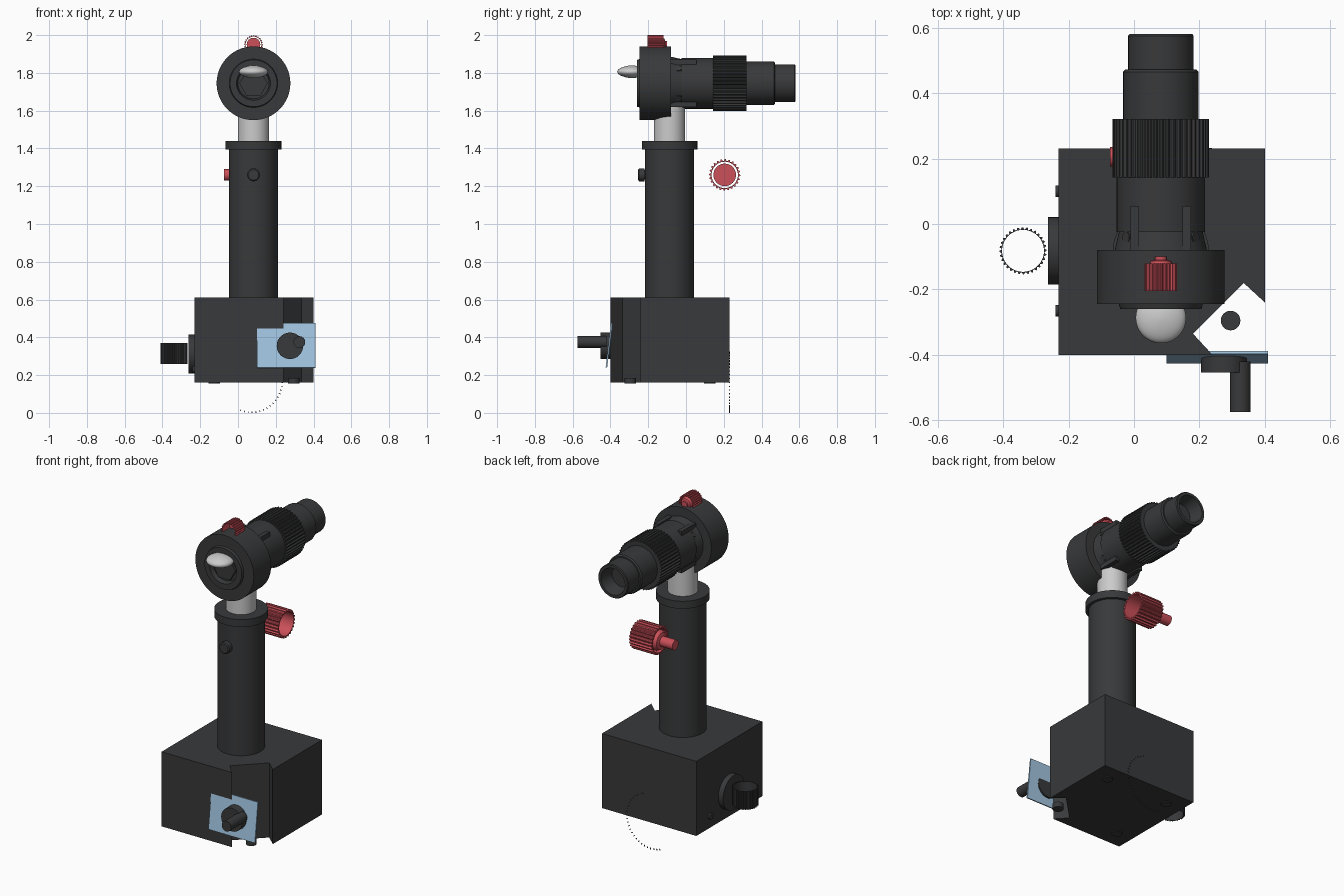
import bpy, bmesh
from math import pi, sin, cos, radians
from mathutils import Vector, Matrix

if "Cube" in bpy.data.objects:
    bpy.data.objects.remove(bpy.data.objects["Cube"])


def material(name, rgb):
    m = bpy.data.materials.new(name)
    m.diffuse_color = (*rgb, 1)
    m.use_nodes = True
    m.node_tree.nodes["Principled BSDF"].inputs["Base Color"].default_value = m.diffuse_color
    return m


DARK = material("dark_metal", (0.04, 0.041, 0.043))
RED = material("red", (0.6, 0.08, 0.1))
BLUE = material("pale_blue", (0.36, 0.56, 0.75))
WHITE = material("silver_white", (0.75, 0.75, 0.75))
X, Y, Z = 0.082, -0.087, 1.745     # column axis and height of the barrel axis


def finish(bm, name, mat):
    bmesh.ops.remove_doubles(bm, verts=bm.verts, dist=1e-5)
    bmesh.ops.recalc_face_normals(bm, faces=bm.faces)
    me = bpy.data.meshes.new(name)
    bm.to_mesh(me)
    bm.free()
    ob = bpy.data.objects.new(name, me)
    bpy.context.collection.objects.link(ob)
    me.materials.append(mat)
    bpy.ops.object.select_all(action='DESELECT')
    ob.select_set(True)
    bpy.context.view_layer.objects.active = ob
    bpy.ops.object.shade_smooth_by_angle(angle=radians(35))
    return ob


def lathe(name, profile, loc, axis, mat=DARK, n=64):
    """Spin (height, radius[, rib depth]) points about an axis through loc."""
    bm = bmesh.new()
    rot = Vector(axis).to_track_quat('Z', 'Y').to_matrix().to_4x4()
    mw = Matrix.Translation(loc) @ rot
    rings = []
    for h, r, *rib in profile:
        ring = []
        for i in range(n):
            rr = r - (rib[0] if rib and i % 4 > 1 else 0)
            a = 2 * pi * i / n
            ring.append(bm.verts.new(mw @ Vector((rr * cos(a), rr * sin(a), h))))
        rings.append(ring)
    for a, b in zip(rings, rings[1:]):
        for i in range(n):
            j = (i + 1) % n
            bm.faces.new((a[i], a[j], b[j], b[i]))
    return finish(bm, name, mat)


def rod(name, start, axis, length, r, mat=DARK, n=48):
    return lathe(name, [(0, 0), (0, r), (length, r), (length, 0)], start, axis, mat, n)


def boxes(name, items, mat=DARK):
    """One object made of boxes given as (centre, size, rotation matrix)."""
    bm = bmesh.new()
    for c, s, rot in items:
        bmesh.ops.create_cube(bm, size=1, matrix=Matrix.Translation(c) @ rot @ Matrix.Diagonal((*s, 1)))
    return finish(bm, name, mat)


def knob(name, loc, axis, r, tube, total, mat=RED):
    """Ribbed thin sleeve with a domed core and a stub on its end."""
    lathe(name + "_sleeve", [(0, r * .84), (0, r, r * .1), (tube, r, r * .1),
                             (tube, r * .84), (0, r * .84)], loc, axis, mat, 96)
    lathe(name + "_stub", [(tube * .7, 0), (tube * .7, r * .72), (tube * .95, r * .72),
                           (tube * 1.08, r * .6), (tube * 1.12, r * .36),
                           (total, r * .36), (total, 0)], loc, axis, mat, 32)


# housing with a notched front right corner
outline = [(-.23, -.4), (.24, -.4), (.18, -.335), (.335, -.18), (.4, -.24), (.4, .23), (-.23, .23)]
bm = bmesh.new()
base = bm.faces.new([bm.verts.new((x, y, .16)) for x, y in outline])
top = bmesh.ops.extrude_face_region(bm, geom=[base], use_keep_orig=True)
bmesh.ops.translate(bm, vec=(0, 0, .45), verts=[v for v in top['geom'] if isinstance(v, bmesh.types.BMVert)])
finish(bm, "housing", DARK)

# feet under the housing
for i, (fx, fy) in enumerate([(-.125, -.295), (.295, -.295), (-.125, .125), (.295, .125)]):
    rod(f"foot_{i}", (fx, fy, .155), (0, 0, 1), .03, .03, n=24)

# tilted plate and crank on the front
boxes("tilted_plate", [((.255, -.407, .357), (.31, .008, .237), Matrix.Rotation(radians(-7), 4, 'X'))], BLUE)
rod("crank_disc", (.275, -.4, .355), (0, -1, 0), .053, .07)
rod("crank_handle", (.325, -.42, .375), (0, -1, 0), .155, .031, n=32)

# dial, ribbed ring and screws on the left side
rod("side_dial", (-.22, -.082, .312), (-1, 0, 0), .042, .103)
lathe("ribbed_ring", [(0, .064), (0, .072, .006), (.11, .072, .006), (.11, .064), (0, .064)],
      (-.339, -.082, .26), (0, 0, 1), DARK, 128)
for i, sy in enumerate((.1, -.265)):
    rod(f"side_screw_{i}", (-.22, sy, .23), (-1, 0, 0), .02, .018, n=24)

# arc of small tick marks on the back
ticks = []
for k in range(26):
    a = radians(-110 + k * 7.2)
    ticks.append(((.07 + .164 * cos(a), .23, .167 + .164 * sin(a)), (.009, .004, .004),
                  Matrix.Rotation(-a, 4, 'Y')))
boxes("scale_ticks", ticks)

# column with collar and inner tube
lathe("column", [(.58, 0), (.58, .13), (1.395, .13), (1.395, .147), (1.44, .147), (1.44, .08)],
      (X, Y, 0), (0, 0, 1))
rod("inner_tube", (X, Y, 1.4), (0, 0, 1), .225, .083, WHITE)
lathe("front_button", [(0, .025), (.06, .025), (.06, .034), (.088, .034), (.093, .028), (.093, 0)],
      (X, -.16, 1.26), (0, -1, 0), DARK, 32)

# round head with recessed front plate
lathe("head", [(-.06, 0), (-.06, .07), (.08, .195), (.08, .195), (.245, .195), (.245, .128),
               (.26, .124), (.26, .09), (.235, .082), (.235, 0)][2:], (X, 0, Z), (0, -1, 0), DARK, 96)
lathe("head_back", [(.078, 0), (.08, .195)], (X, 0, Z), (0, -1, 0), DARK, 96)
rod("front_hexagon", (X, -.23, Z), (0, -1, 0), .02, .075, n=6)

# white lens shaped cap on the front
lathe("lens_cap", [(.034 * cos(pi * i / 16), .077 * sin(pi * i / 16) ** 1.25) for i in range(17)],
      (X, -.287, 1.806), (0, 0, 1), WHITE, 48)

# stepped barrel with open eyepiece
lathe("barrel", [(-.085, 0), (-.085, .142), (-.025, .128), (-.025, .135), (.145, .135), (.145, .115),
                 (.465, .115), (.472, .108), (.472, .1), (.575, .1), (.58, .096),
                 (.58, .08), (.5, .062), (.5, 0)], (X, 0, Z), (0, 1, 0))
lathe("focus_ring", [(.142, .11), (.142, .147, .008), (.32, .147, .008), (.32, .11)],
      (X, 0, Z), (0, 1, 0), DARK, 192)

# fork arms and screws joining head and barrel
eye = Matrix.Identity(4)
boxes("fork_arms", [((X + sx * .079, -.012, Z + sz * .112), (.026, .134, .028), eye)
                    for sx in (-1, 1) for sz in (-1, 1)])
for i, (sx, sz) in enumerate([(-1, -1), (1, -1), (-1, 1), (1, 1)]):
    d = Vector((sx * .1, 0, sz * .075))
    rod(f"neck_screw_{i}", Vector((X, -.042, Z)) + d * .9, d, .022, .018, n=24)

# red knobs on top of the head and behind the column
knob("top_knob", (X, -.205, 1.95), (0, 1, 0), .05, .085, .105)
knob("rear_knob", (.18, .205, 1.26), (-1, 0, 0), .083, .15, .253)
